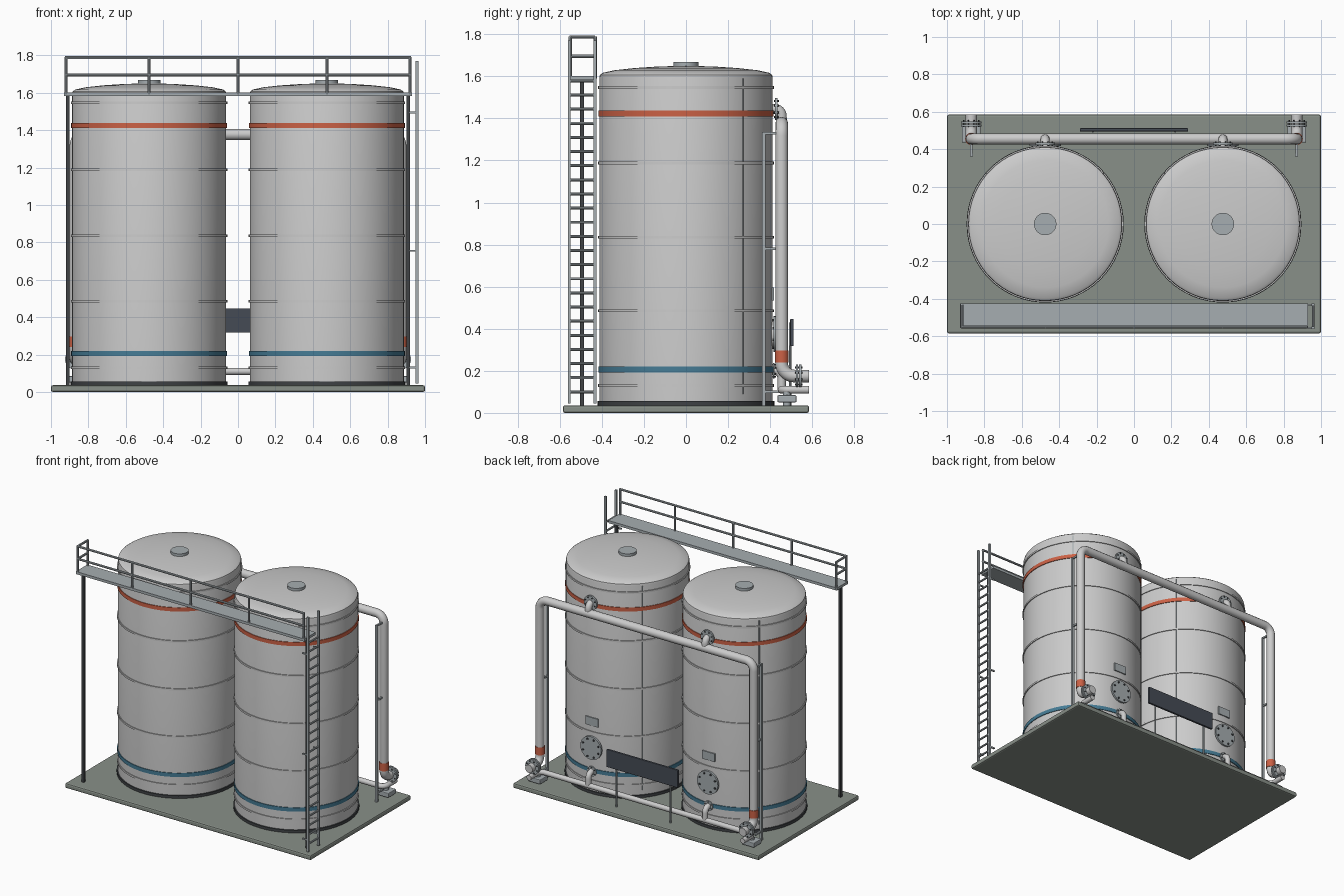
import bpy, bmesh, math
from mathutils import Vector

if "Cube" in bpy.data.objects:
    bpy.data.objects.remove(bpy.data.objects["Cube"])


def mat(name, r, g, b):
    m = bpy.data.materials.new(name)
    m.diffuse_color = (r, g, b, 1)
    m.use_nodes = True
    m.node_tree.nodes["Principled BSDF"].inputs["Base Color"].default_value = m.diffuse_color
    return m


SHELL = mat("pale_steel", .66, .68, .68)
STEEL = mat("steel", .38, .42, .44)
DARK = mat("dark_steel", .05, .055, .06)
PANEL = mat("panel_dark", .06, .07, .09)
SLAB = mat("slab_green_grey", .25, .28, .25)
RED = mat("red_band", .6, .12, .06)
BLUE = mat("blue_band", .06, .2, .3)


def finish(o, name, m, smooth=True):
    o.name = name
    o.data.materials.clear()
    o.data.materials.append(m)
    if smooth:
        bpy.ops.object.select_all(action='DESELECT')
        o.select_set(True)
        bpy.context.view_layer.objects.active = o
        bpy.ops.object.shade_smooth_by_angle(angle=math.radians(35))
    return o


def box(name, x, y, z, m, bevel=0):
    """Box from (min, max) ranges."""
    bpy.ops.mesh.primitive_cube_add(size=1, location=[sum(r) / 2 for r in (x, y, z)])
    o = bpy.context.object
    o.scale = [r[1] - r[0] for r in (x, y, z)]
    bpy.ops.object.transform_apply(location=False, rotation=False)
    if bevel:
        b = o.modifiers.new("bevel", 'BEVEL')
        b.width, b.segments = bevel, 2
    return finish(o, name, m, False)


def rod(name, a, b, r, m, sides=10):
    """Cylinder between two points."""
    a, b = Vector(a), Vector(b)
    bpy.ops.mesh.primitive_cylinder_add(vertices=sides, radius=r, depth=(b - a).length, location=(a + b) / 2)
    o = bpy.context.object
    o.rotation_euler = (b - a).to_track_quat('Z', 'Y').to_euler()
    return finish(o, name, m)


def lathe(name, profile, loc, m, closed=False):
    """Revolve an (r, z) profile around z."""
    me = bpy.data.meshes.new(name)
    bm = bmesh.new()
    vs = [bm.verts.new((r, 0, z)) for r, z in profile]
    es = [bm.edges.new(p) for p in zip(vs, vs[1:] + vs[:1] if closed else vs[1:])]
    bmesh.ops.spin(bm, geom=vs + es, cent=(0, 0, 0), axis=(0, 0, 1), angle=math.tau, steps=64)
    bmesh.ops.remove_doubles(bm, verts=bm.verts, dist=1e-5)
    bmesh.ops.recalc_face_normals(bm, faces=bm.faces)
    bm.to_mesh(me)
    bm.free()
    o = bpy.data.objects.new(name, me)
    o.location = loc
    bpy.context.collection.objects.link(o)
    return finish(o, name, m)


def hoop(name, x, z, h, r, m):
    return lathe(name, [(.405, -h / 2), (r, -h / 2), (r, h / 2), (.405, h / 2)], (x, 0, z), m, True)


def pipe(name, pts, r, m, fillet=.06):
    """Round pipe along a path with filleted corners."""
    pts = [Vector(p) for p in pts]
    path = [pts[0]]
    for p, c, n in zip(pts, pts[1:], pts[2:]):
        d0, d1 = (p - c).normalized() * fillet, (n - c).normalized() * fillet
        for i in range(9):
            t = i / 8 * math.pi / 2
            path.append(c + d0 * (1 - math.sin(t)) + d1 * (1 - math.cos(t)))
    path.append(pts[-1])
    cu = bpy.data.curves.new(name, 'CURVE')
    cu.dimensions, cu.bevel_depth, cu.bevel_resolution, cu.use_fill_caps = '3D', r, 4, True
    sp = cu.splines.new('POLY')
    sp.points.add(len(path) - 1)
    for q, v in zip(sp.points, path):
        q.co = (*v, 1)
    o = bpy.data.objects.new(name, cu)
    bpy.context.collection.objects.link(o)
    bpy.ops.object.select_all(action='DESELECT')
    o.select_set(True)
    bpy.context.view_layer.objects.active = o
    bpy.ops.object.convert(target='MESH')
    return finish(bpy.context.object, name, m)


def flange(name, x, y0, y1, z, r, bolts=8):
    """Disc facing +y with a ring of bolts."""
    rod(name, (x, y0, z), (x, y1, z), r, STEEL, 32)
    for i in range(bolts):
        a = math.tau * (i + .5) / bolts
        bx, bz = x + .8 * r * math.cos(a), z + .8 * r * math.sin(a)
        rod(name + "_bolt", (bx, y0 - .004, bz), (bx, y1 + .006, bz), r * .09, DARK, 6)


# Base slab
box("base_slab", (-1, 1), (-.585, .585), (0, .036), SLAB, .01)

for s in (-1, 1):
    x = s * .475
    # Tank shell with domed roof, foot ring and hatch
    lathe("tank_shell", [(0, .05), (.412, .05), (.412, 1.595), (.409, 1.607), (.395, 1.617), (.34, 1.629),
                         (.25, 1.639), (.13, 1.647), (0, 1.65)], (x, 0, 0), SHELL)
    lathe("tank_foot", [(0, .034), (.42, .034), (.42, .056), (0, .056)], (x, 0, 0), DARK)
    rod("roof_hatch", (x, 0, 1.64), (x, 0, 1.668), .06, STEEL, 32)
    # Hoops and colour bands
    for z in (.13, .486, .835, 1.188, 1.547):
        hoop("tank_hoop", x, z, .013, .418, SHELL)
    hoop("red_band", x, 1.424, .028, .417, RED)
    hoop("blue_band", x, .206, .028, .417, BLUE)
    # Vertical seams
    for deg in (41, 139):
        a = math.radians(deg)
        sx, sy = x + .412 * math.cos(a), .412 * math.sin(a)
        rod("tank_seam", (sx, sy, .09), (sx, sy, 1.59), .004, STEEL, 6)
    # Manhole and plate on the back
    rod("manhole_neck", (x, .38, .375), (x, .42, .375), .07, SHELL, 32)
    flange("manhole_cover", x, .416, .43, .375, .085)
    box("data_plate", (x - .05, x + .05), (.4, .419), (.535, .595), STEEL)
    # Upper and lower nozzles
    pipe("upper_nozzle", [(x, .39, 1.445), (x, .455, 1.445), (x, .455, 1.377)], .024, SHELL, .035)
    flange("upper_flange", x, .422, .436, 1.445, .052)
    pipe("lower_nozzle", [(x, .39, .2), (x, .455, .2), (x, .455, .11)], .02, SHELL, .035)
    flange("lower_flange", x, .413, .421, .2, .036, 6)

    # Pipe end fittings
    px = s * .87
    rod("riser_band", (px, .455, .24), (px, .455, .297), .0325, RED, 32)
    flange("outlet_flange_inner", px, .522, .533, .175, .055)
    flange("outlet_flange_outer", px, .538, .549, .175, .055)
    box("pipe_foot", (px - .05, px + .05), (.435, .525), (.05, .084), STEEL, .005)
    rod("pipe_foot_stem", (px, .48, .03), (px, .48, .1), .018, STEEL, 12)
    # Riser support post
    box("riser_post", (px - .008, px + .008), (.361, .377), (.03, 1.335), STEEL)
    for z in (.1, .78, 1.33):
        box("riser_bracket", (px - .006, px + .006), (.365, .44), (z - .006, z + .006), STEEL)

    # Walkway column
    box("walkway_column", (s * .911 - .009, s * .911 + .009), (-.505, -.485), (.03, 1.59), DARK)
    # Rear sign posts
    rod("panel_post", (s * .22, .495, .03), (s * .22, .495, .43), .006, STEEL, 8)

# Back pipework
pipe("main_pipe", [(-.87, .585, .175), (-.87, .455, .175), (-.87, .455, 1.377), (.87, .455, 1.377),
                   (.87, .455, .175), (.87, .585, .175)], .03, SHELL)
pipe("drain_pipe", [(-.87, .585, .11), (-.87, .455, .11), (.87, .455, .11), (.87, .585, .11)], .019, SHELL, .04)
box("rear_panel", (-.29, .29), (.495, .512), (.317, .447), PANEL, .004)

# Walkway and handrail
box("walkway_deck", (-.93, .93), (-.557, -.425), (1.583, 1.602), STEEL)
for px in (-.92, -.475, 0, .475, .92):
    rod("rail_post", (px, -.55, 1.59), (px, -.55, 1.79), .008, STEEL, 8)
rod("rail_end_post", (-.92, -.432, 1.59), (-.92, -.432, 1.79), .008, STEEL, 8)
for z in (1.695, 1.787):
    rod("handrail_front", (-.926, -.55, z), (.926, -.55, z), .008, STEEL, 8)
    rod("handrail_end", (-.92, -.55, z), (-.92, -.432, z), .008, STEEL, 8)

# Ladder
for y in (-.555, -.432):
    box("ladder_stile", (.95, .966), (y - .007, y + .007), (.045, 1.77), STEEL)
    for z in (.13, .755, 1.495):
        box("ladder_bracket", (.915, .955), (y - .005, y + .005), (z - .005, z + .005), STEEL)
for i in range(23):
    z = .1 + i * .0672
    rod("ladder_rung", (.958, -.555, z), (.958, -.432, z), .007, STEEL, 8)
